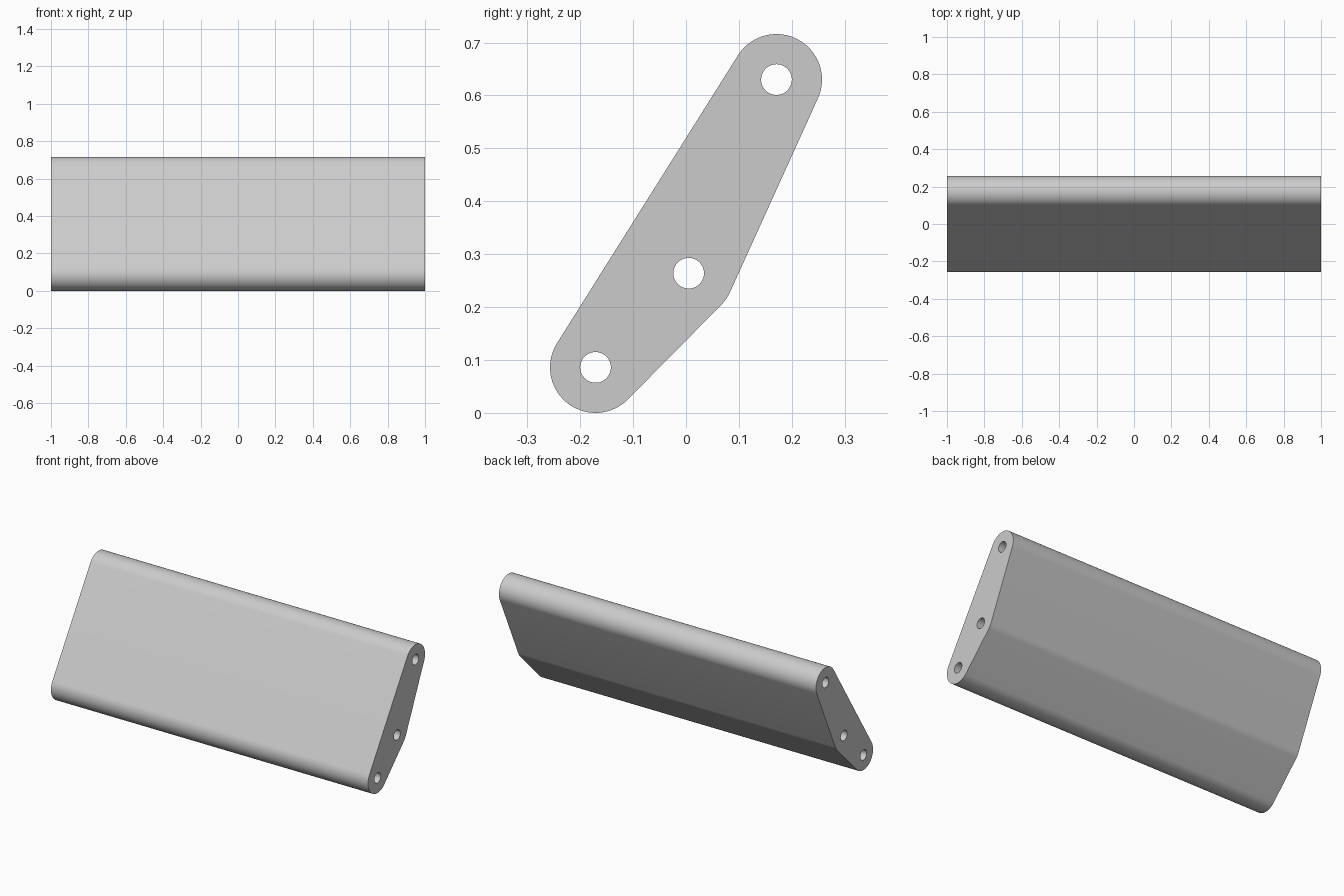
import bpy, bmesh
from math import cos, sin, pi, atan2, radians
from mathutils import Vector

cube = bpy.data.objects.get("Cube")
if cube:
    bpy.data.objects.remove(cube, do_unlink=True)

HALF_LENGTH = 1.0
ROUND_RADIUS = 0.086
HOLE_RADIUS = 0.029
# Hole centres in the (y, z) plane, counter-clockwise from the bottom
CENTRES = [Vector(c) for c in ((-0.171, 0.086), (0.005, 0.264), (0.171, 0.630))]

grey = bpy.data.materials.new("light grey")
grey.use_nodes = True
grey.diffuse_color = (0.6, 0.6, 0.6, 1)
grey.node_tree.nodes["Principled BSDF"].inputs["Base Color"].default_value = (0.6, 0.6, 0.6, 1)


def arc(centre, radius, start, sweep, steps):
    """Points on an arc in the (y, z) plane, both ends included."""
    angles = [start + sweep * i / steps for i in range(steps + 1)]
    return [centre + radius * Vector((cos(a), sin(a))) for a in angles]


def outline():
    """Rounded outline: arcs round each centre joined by tangent lines."""
    points = []
    for i, centre in enumerate(CENTRES):
        into = centre - CENTRES[i - 1]
        out = CENTRES[(i + 1) % len(CENTRES)] - centre
        start = atan2(into.y, into.x) - pi / 2
        sweep = (atan2(out.y, out.x) - pi / 2 - start) % (2 * pi)
        steps = max(4, round(sweep / radians(5)))
        points += arc(centre, ROUND_RADIUS, start, sweep, steps)
    return points


def add_loop(bm, points):
    verts = [bm.verts.new((-HALF_LENGTH, p.x, p.y)) for p in points]
    return [bm.edges.new((v, verts[i - 1])) for i, v in enumerate(verts)]


# End face with three holes, extruded along the length
bm = bmesh.new()
edges = add_loop(bm, outline())
for c in CENTRES:
    edges += add_loop(bm, arc(c, HOLE_RADIUS, 0, 2 * pi, 48)[:-1])
bmesh.ops.triangle_fill(bm, edges=edges, use_beauty=True)
result = bmesh.ops.extrude_face_region(bm, geom=bm.faces[:], use_keep_orig=True)
moved = [g for g in result["geom"] if isinstance(g, bmesh.types.BMVert)]
bmesh.ops.translate(bm, verts=moved, vec=(2 * HALF_LENGTH, 0, 0))
bmesh.ops.recalc_face_normals(bm, faces=bm.faces[:])

mesh = bpy.data.meshes.new("drilled_bar")
bm.to_mesh(mesh)
bm.free()
mesh.materials.append(grey)
bar = bpy.data.objects.new("drilled_bar", mesh)
bpy.context.collection.objects.link(bar)

# Smooth rounds with crisp ends
bpy.ops.object.select_all(action="DESELECT")
bar.select_set(True)
bpy.context.view_layer.objects.active = bar
bpy.ops.object.shade_smooth_by_angle(angle=radians(30))
